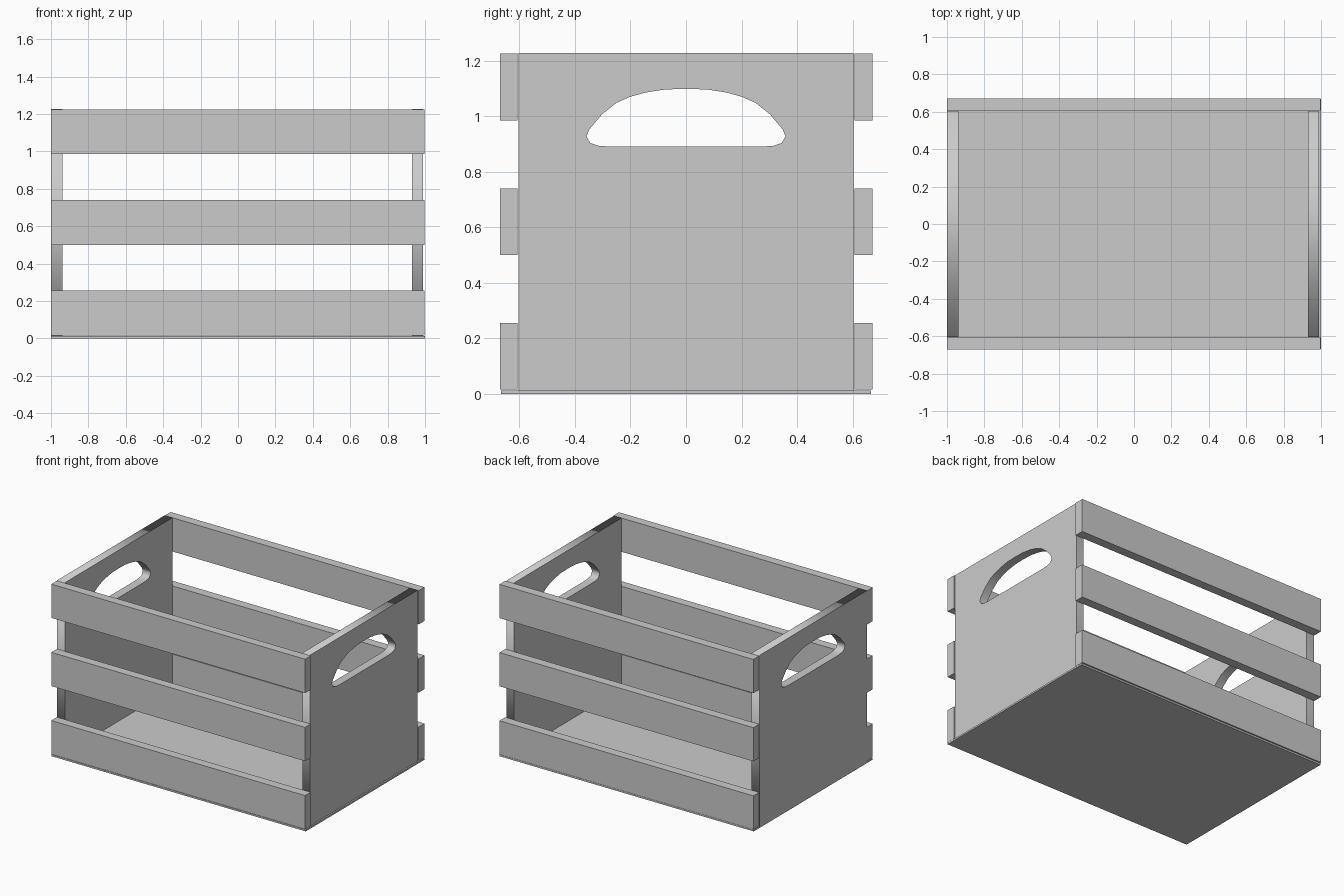
import bpy
import math

if "Cube" in bpy.data.objects:
    bpy.data.objects.remove(bpy.data.objects["Cube"])


def box(name, x0, x1, y0, y1, z0, z1):
    bpy.ops.mesh.primitive_cube_add(size=1, location=((x0 + x1) / 2, (y0 + y1) / 2, (z0 + z1) / 2))
    ob = bpy.context.object
    ob.name = name
    ob.scale = (x1 - x0, y1 - y0, z1 - z0)
    bpy.ops.object.transform_apply(location=False, rotation=False, scale=True)
    return ob


def end_panel(name, x0, x1, outline, hole):
    # flat (y, z) profile with a hole, extruded along x
    cu = bpy.data.curves.new(name, 'CURVE')
    cu.dimensions = '2D'
    cu.fill_mode = 'BOTH'
    cu.extrude = (x1 - x0) / 2
    for pts in (outline, hole):
        sp = cu.splines.new('POLY')
        sp.points.add(len(pts) - 1)
        for p, (y, z) in zip(sp.points, pts):
            p.co = (y, z, 0, 1)
        sp.use_cyclic_u = True
    ob = bpy.data.objects.new(name, cu)
    bpy.context.collection.objects.link(ob)
    ob.location.x = (x0 + x1) / 2
    ob.rotation_euler = (math.pi / 2, 0, math.pi / 2)
    bpy.ops.object.select_all(action='DESELECT')
    ob.select_set(True)
    bpy.context.view_layer.objects.active = ob
    bpy.ops.object.convert(target='MESH')
    return bpy.context.object


# Thin floor board
box("floor_board", -1, 1, -0.667, 0.667, 0, 0.012)

# Three slats on each long side
for label, z0, z1 in (("lower", 0.016, 0.255), ("middle", 0.50, 0.74), ("upper", 0.985, 1.225)):
    box(f"front_{label}_slat", -1, 0.997, -0.67, -0.607, z0, z1)
    box(f"back_{label}_slat", -1, 0.997, 0.607, 0.672, z0, z1)

# End panels with a domed hand hole
half = [(0.27, 0.89), (0.315, 0.893), (0.345, 0.903), (0.358, 0.928), (0.348, 0.952),
        (0.303, 1.006), (0.25, 1.048), (0.2, 1.07), (0.145, 1.085), (0.075, 1.096)]
hole = half + [(0, 1.098)] + [(-y, z) for y, z in reversed(half)]
outline = [(-0.604, 0.012), (0.604, 0.012), (0.604, 1.227), (-0.604, 1.227)]
end_panel("left_end_panel", -1, -0.938, outline, hole)
end_panel("right_end_panel", 0.93, 0.99, outline, hole)
